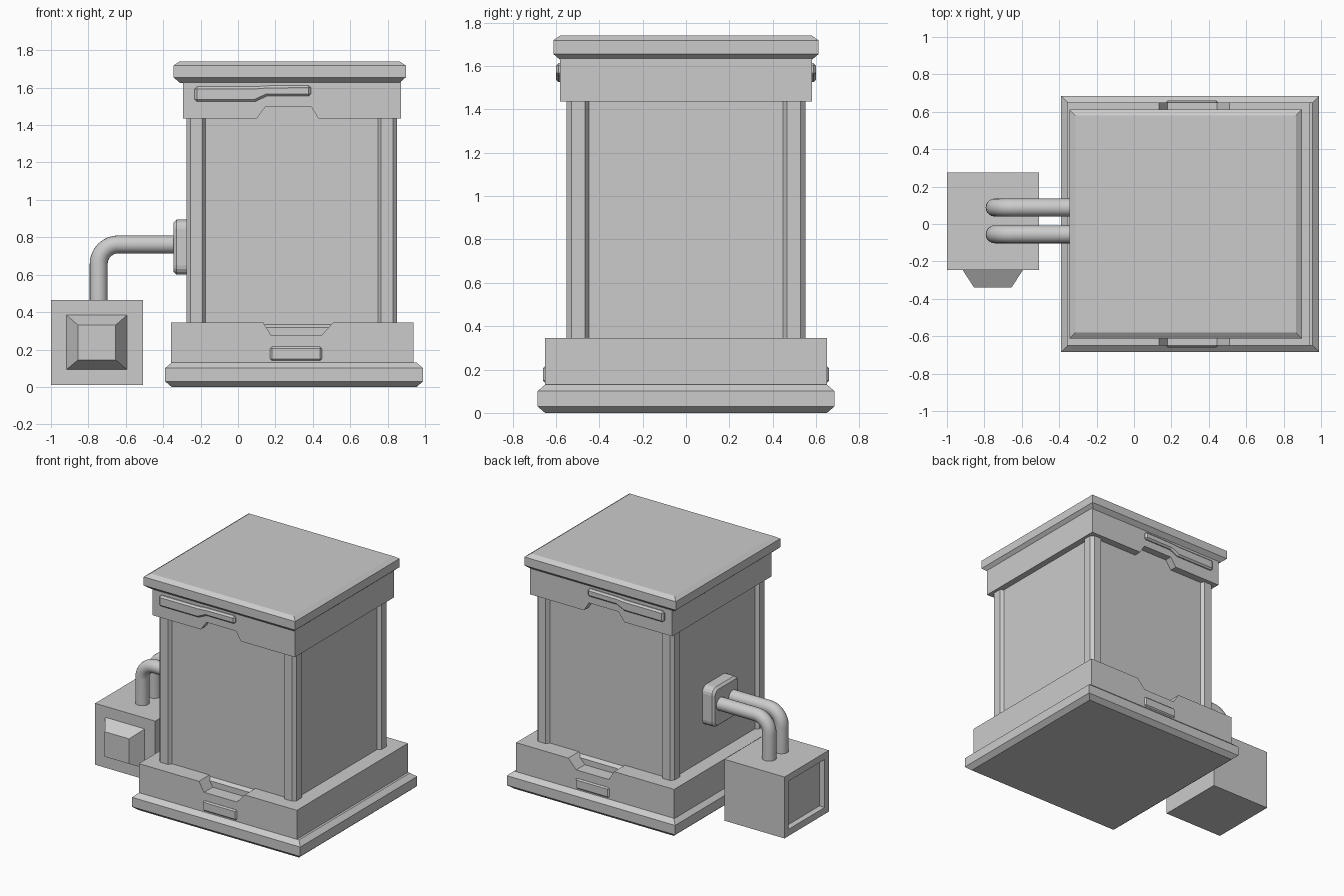
import bpy, bmesh, math
from mathutils import Vector

if "Cube" in bpy.data.objects:
    bpy.data.objects.remove(bpy.data.objects["Cube"])


def finish(name, bm):
    bmesh.ops.recalc_face_normals(bm, faces=bm.faces)
    me = bpy.data.meshes.new(name)
    bm.to_mesh(me)
    bm.free()
    ob = bpy.data.objects.new(name, me)
    bpy.context.collection.objects.link(ob)
    return ob


def loft(rings):
    """Skin equal-length closed rings and cap both ends."""
    bm = bmesh.new()
    vs = [[bm.verts.new(p) for p in r] for r in rings]
    n = len(vs[0])
    for a, b in zip(vs, vs[1:]):
        for i in range(n):
            j = (i + 1) % n
            bm.faces.new((a[i], a[j], b[j], b[i]))
    bm.faces.new(vs[0][::-1])
    bm.faces.new(vs[-1])
    bmesh.ops.recalc_face_normals(bm, faces=bm.faces)
    return bm


def rect(x0, x1, hy, z):
    return [(x0, -hy, z), (x1, -hy, z), (x1, hy, z), (x0, hy, z)]


def slab(name, x0, x1, hy, levels):
    """Square slab; levels are (inset, z)."""
    return finish(name, loft([rect(x0 + i, x1 - i, hy - i, z) for i, z in levels]))


def along_y(pts, ys):
    return loft([[(x, y, z) for x, z in pts] for y in ys])


def bevel(ob, w, seg=1):
    m = ob.modifiers.new("bevel", 'BEVEL')
    m.width, m.segments, m.limit_method = w, seg, 'ANGLE'
    return ob


def indent(bm, normal, border, slope, depth):
    bm.normal_update()
    f = max((f for f in bm.faces if f.normal.dot(normal) > 0.99), key=lambda f: f.calc_area())
    bmesh.ops.inset_individual(bm, faces=[f], thickness=border, depth=0)
    bmesh.ops.inset_individual(bm, faces=[f], thickness=slope, depth=-depth)


# stepped base and lid
slab("base_flange", -0.39, 0.99, 0.685, [(0.035, 0), (0, 0.03), (0, 0.10), (0.035, 0.13)])
slab("lid", -0.345, 0.897, 0.612, [(0.035, 1.625), (0, 1.655), (0, 1.718), (0.032, 1.74)])

# notched plinth and collar
finish("plinth", along_y([(-0.358, 0.12), (0.938, 0.12), (0.938, 0.345), (0.51, 0.345), (0.445, 0.275),
                          (0.178, 0.275), (0.134, 0.345), (-0.358, 0.345)], (-0.65, 0.65)))
finish("collar", along_y([(-0.293, 1.435), (0.10, 1.435), (0.148, 1.50), (0.39, 1.50), (0.43, 1.435),
                          (0.872, 1.435), (0.872, 1.635), (-0.293, 1.635)], (-0.58, 0.58)))

# body with chamfered corners and recessed panels
x0, x1, hy, c = -0.275, 0.85, 0.55, 0.022
outline = [(x0 + c, -hy), (x1 - c, -hy), (x1, -hy + c), (x1, hy - c),
           (x1 - c, hy), (x0 + c, hy), (x0, hy - c), (x0, -hy + c)]
bm = loft([[(x, y, z) for x, y in outline] for z in (0.255, 1.62)])
for d in ((1, 0, 0), (-1, 0, 0), (0, 1, 0), (0, -1, 0)):
    indent(bm, Vector(d), 0.088, 0.025, 0.025)
finish("body", bm)

# raised trims, front and back
upper = [(-0.232, 1.605), (-0.232, 1.525), (0.09, 1.525), (0.155, 1.555), (0.39, 1.555), (0.39, 1.613),
         (0.15, 1.61), (0.09, 1.605)]
lower = [(0.172, 0.14), (0.448, 0.14), (0.448, 0.215), (0.172, 0.215)]
for side, s in (("front", -1), ("back", 1)):
    bevel(finish(side + "_upper_trim", along_y(upper, (s * 0.56, s * 0.60))), 0.012)
    bevel(finish(side + "_lower_trim", along_y(lower, (s * 0.63, s * 0.66))), 0.009)


# rounded pipe mounting plate
def rounded(x, inset, cy=0.016, cz=0.747, r=0.05):
    pts = []
    for k, (sy, sz) in enumerate(((1, 1), (-1, 1), (-1, -1), (1, -1))):
        for i in range(5):
            a = math.pi / 2 * (k + i / 4)
            q = r - inset
            pts.append((x, cy + sy * (0.15 - r) + q * math.cos(a), cz + sz * (0.147 - r) + q * math.sin(a)))
    return pts


finish("pipe_plate", loft([rounded(-0.24, 0), rounded(-0.328, 0), rounded(-0.345, 0.015)]))

# two bent pipes
R, px, pz = 0.105, -0.745, 0.762
for n, y in enumerate((0.088, -0.055)):
    path = [(-0.30, pz)]
    path += [(px + R - R * math.sin(a), pz - R + R * math.cos(a))
             for a in (math.pi / 2 * i / 8 for i in range(9))]
    path += [(px, 0.45)]
    rings = []
    for i, (x, z) in enumerate(path):
        a = math.pi / 2 * min(max((i - 1) / 8, 0), 1)
        nx, nz = -math.sin(a), math.cos(a)
        rings.append([(x + 0.048 * math.cos(t) * nx, y + 0.048 * math.sin(t), z + 0.048 * math.cos(t) * nz)
                      for t in (2 * math.pi * k / 20 for k in range(20))])
    ob = finish("pipe_%d" % (n + 1), loft(rings))
    bpy.ops.object.select_all(action='DESELECT')
    ob.select_set(True)
    bpy.context.view_layer.objects.active = ob
    bpy.ops.object.shade_smooth_by_angle(angle=math.radians(40))

# side box with recessed outer panel
bm = along_y([(-1, 0.01), (-0.507, 0.01), (-0.507, 0.465), (-1, 0.465)], (-0.245, 0.275))
indent(bm, Vector((-1, 0, 0)), 0.07, 0.004, 0.04)
finish("side_box", bm)

# tapered front nozzle of the box
finish("box_nozzle", loft([[(a, y, c0), (b, y, c0), (b, y, c1), (a, y, c1)] for a, b, c0, c1, y in
                           ((-0.92, -0.59, 0.09, 0.387, -0.24), (-0.855, -0.655, 0.145, 0.33, -0.34))]))
